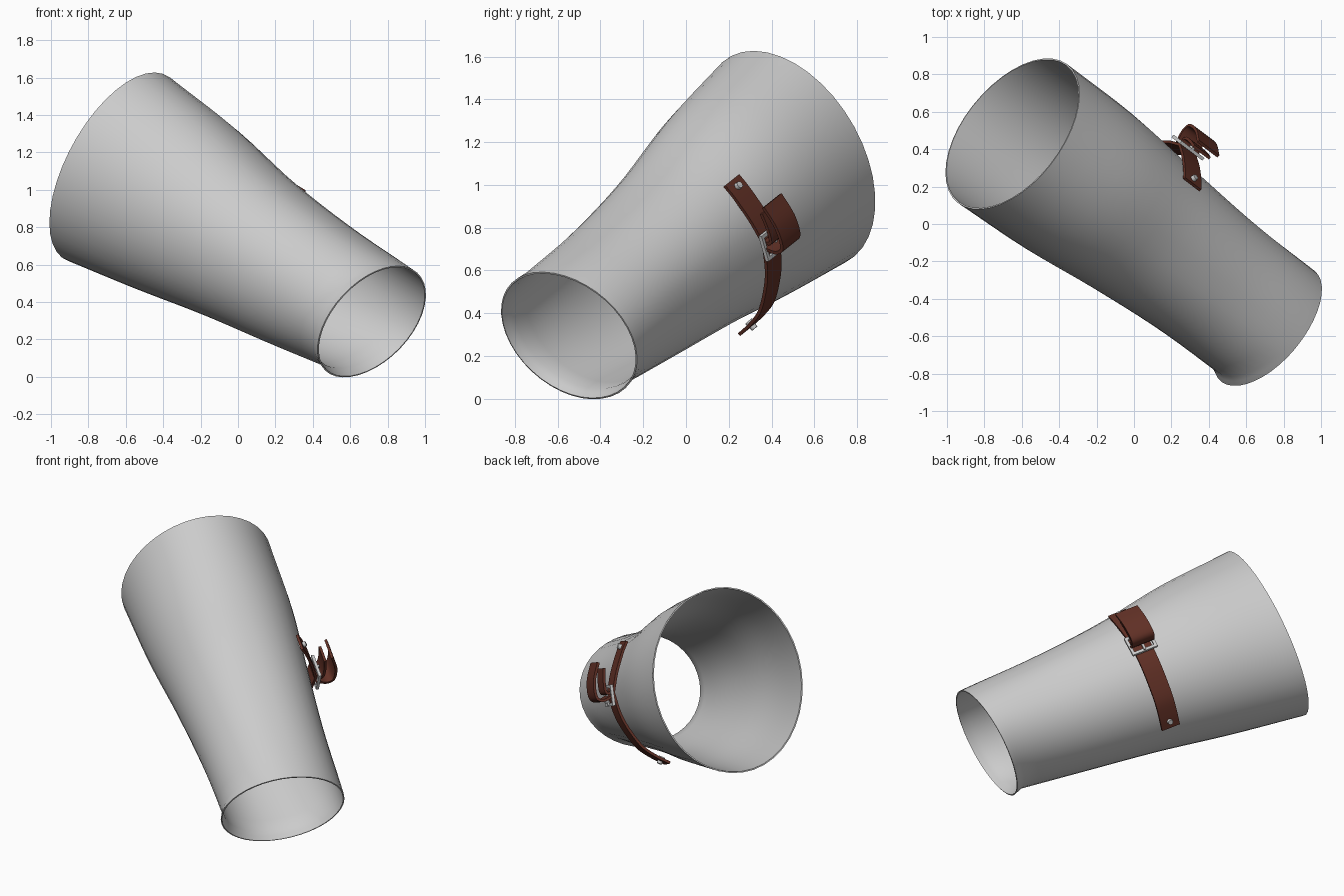
import bpy, bmesh, math
from mathutils import Vector, Matrix

if "Cube" in bpy.data.objects:
    bpy.data.objects.remove(bpy.data.objects["Cube"])


def material(name, rgb):
    m = bpy.data.materials.new(name)
    m.use_nodes = True
    m.diffuse_color = (*rgb, 1)
    m.node_tree.nodes["Principled BSDF"].inputs["Base Color"].default_value = (*rgb, 1)
    return m


STEEL = material("light_grey_metal", (0.6, 0.6, 0.6))
LEATHER = material("brown_leather", (0.12, 0.03, 0.019))

# Local frame: along the tube from narrow to wide end, sideways to the back, upwards
START = Vector((0.71, -0.555, 0.295))
SPAN = Vector((-1.365, 1.03, 0.825))
LENGTH = SPAN.length
ALONG = SPAN.normalized()
SIDE = ALONG.cross(Vector((0, 0, 1))).normalized()
UP = SIDE.cross(ALONG)


def place(along, side, up):
    return START + ALONG * along + SIDE * side + UP * up


def curve_value(keys, t):
    """Smooth value through evenly spaced keys."""
    n = len(keys) - 1
    i = min(int(t * n), n - 1)
    f = t * n - i
    p1, p2 = keys[i], keys[i + 1]
    p0 = keys[i - 1] if i else 2 * p1 - p2
    p3 = keys[i + 2] if i + 2 <= n else 2 * p2 - p1
    return p1 + 0.5 * f * (p2 - p0 + f * (2 * p0 - 5 * p1 + 4 * p2 - p3
                                          + f * (3 * (p1 - p2) + p3 - p0)))


def finish(name, bm, mat, angle=40):
    bmesh.ops.recalc_face_normals(bm, faces=bm.faces)
    mesh = bpy.data.meshes.new(name)
    bm.to_mesh(mesh)
    bm.free()
    ob = bpy.data.objects.new(name, mesh)
    bpy.context.collection.objects.link(ob)
    mesh.materials.append(mat)
    bpy.ops.object.select_all(action='DESELECT')
    ob.select_set(True)
    bpy.context.view_layer.objects.active = ob
    bpy.ops.object.shade_smooth_by_angle(angle=math.radians(angle))
    return ob


def shell(rows, closed, thickness):
    """Thin solid sheet through equal rows of points."""
    bm = bmesh.new()
    grid = [[bm.verts.new(p) for p in row] for row in rows]
    count = len(grid[0])
    for r0, r1 in zip(grid, grid[1:]):
        for j in range(count if closed else count - 1):
            k = (j + 1) % count
            bm.faces.new((r0[j], r0[k], r1[k], r1[j]))
    bm.normal_update()
    for v in bm.verts:
        v.co += v.normal * thickness / 2
    bmesh.ops.solidify(bm, geom=bm.faces[:], thickness=thickness)
    return bm


# Tapered sleeve: separate radii towards back, front, top and bottom
BACK = (0.393, 0.40, 0.435, 0.475, 0.478)
FRONT = (0.345, 0.35, 0.385, 0.435, 0.458)
TOP = (0.346, 0.358, 0.408, 0.507, 0.567)
BOTTOM = (0.318, 0.38, 0.435, 0.505, 0.567)
SIDES = 40


def sleeve_ring(t):
    ring = []
    lip = 0.028 * max(0, 1 - t / 0.03)
    for j in range(SIDES):
        a = 2 * math.pi * j / SIDES
        c, s = math.cos(a), math.sin(a)
        side = curve_value(BACK, t) if c > 0 else curve_value(FRONT, t) + lip
        up = curve_value(TOP, t) if s > 0 else curve_value(BOTTOM, t) + lip
        bulge = 1
        if c > 0 and s > 0:
            bulge += 0.3 * math.sin(2 * a) * t * (1 - t) ** 2
        # Both rims are cut slightly off square
        skew = (1 - t) * (-0.02 * c - 0.04 * s) - t * (0.01 * c + 0.015 * s)
        ring.append(place(t * LENGTH + skew, side * c * bulge, up * s * bulge))
    return ring


stations = [0, 0.015, 0.03] + [0.08 + 0.92 * i / 18 for i in range(19)]
finish("sleeve", shell([sleeve_ring(t) for t in stations], True, 0.008), STEEL, 50)


# Leather straps: ribbons following a path around the back of the sleeve
STRAP_AT = 1.018
WIDTH = 0.12


def strap(name, path, width=WIDTH):
    rows = []
    steps = 5 * (len(path) - 1)
    for i in range(steps + 1):
        side, up = (curve_value([p[k] for p in path], i / steps) for k in (0, 1))
        rows.append([place(STRAP_AT + f * width / 2, side, up) for f in (-1, 1)])
    finish(name, shell(rows, False, 0.016), LEATHER)


strap("upper_strap", [(0.372, 0.315), (0.41, 0.25), (0.46, 0.14), (0.49, 0.05), (0.505, 0.0)])
strap("lower_strap", [(0.50, 0.01), (0.475, -0.12), (0.435, -0.22), (0.365, -0.335),
                      (0.285, -0.405), (0.205, -0.457)])
strap("strap_tongue", [(0.505, 0.0), (0.57, -0.025), (0.615, 0.0), (0.615, 0.1), (0.575, 0.21)], 0.15)
strap("strap_keeper_flap", [(0.505, 0.02), (0.545, 0.02), (0.55, 0.09), (0.54, 0.17)])


def box(bm, centre, size):
    frame = Matrix((ALONG, SIDE, UP)).transposed().to_4x4()
    m = Matrix.Translation(place(*centre)) @ frame @ Matrix.Diagonal((*size, 1))
    bmesh.ops.create_cube(bm, size=1, matrix=m)


# Buckle frame with centre prong
bm = bmesh.new()
for f in (-1, 1):
    box(bm, (STRAP_AT + f * 0.075, 0.515, 0.0), (0.018, 0.018, 0.13))
    box(bm, (STRAP_AT, 0.515, f * 0.056), (0.15, 0.018, 0.018))
box(bm, (STRAP_AT, 0.528, 0.0), (0.014, 0.012, 0.12))
finish("buckle", bm, STEEL)


# Rivets at both strap ends, facing out from the sleeve
for name, side, up, out in (("upper_rivet", 0.397, 0.283, (0.85, 0.5)),
                            ("lower_rivet", 0.245, -0.435, (0.55, -0.83))):
    bm = bmesh.new()
    facing = SIDE * out[0] + UP * out[1]
    turn = facing.to_track_quat('Z', 'Y').to_matrix().to_4x4()
    m = Matrix.Translation(place(STRAP_AT, side, up)) @ turn
    bmesh.ops.create_cone(bm, cap_ends=True, segments=14, radius1=0.02, radius2=0.016,
                          depth=0.045, matrix=m)
    finish(name, bm, STEEL)
